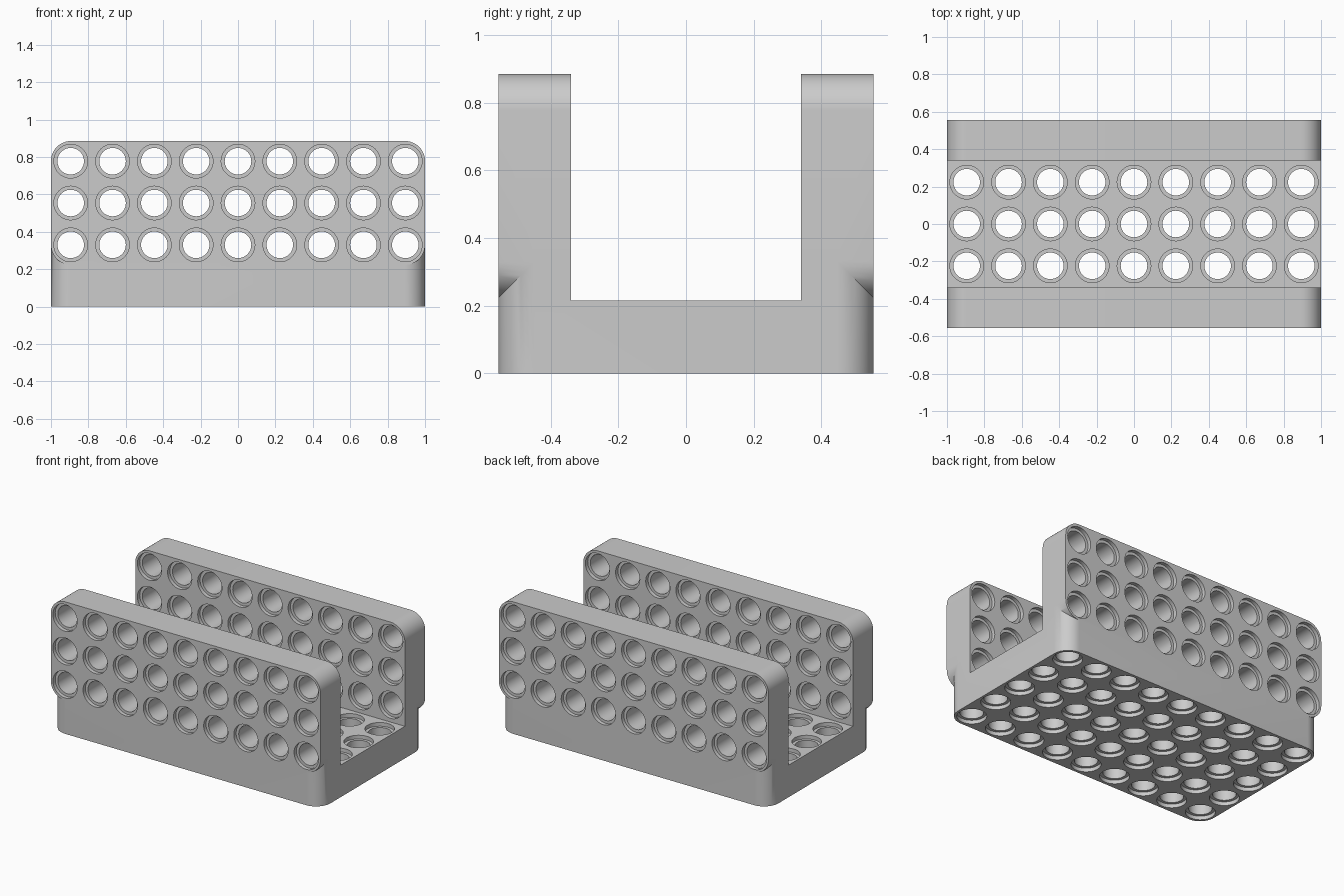
import bpy, bmesh
from math import cos, sin, pi
from mathutils import Matrix, Vector

if "Cube" in bpy.data.objects:
    bpy.data.objects.remove(bpy.data.objects["Cube"], do_unlink=True)

PITCH = 0.2236          # hole spacing
HALF_Y = 0.555          # half depth of the bracket
THICK = 0.215           # thickness of floor and walls
TOP = 0.885
RADIUS = 0.107          # outer corner rounding
WALL_Y = HALF_Y - THICK / 2
LOW_ROW = 0.33          # height of the lowest wall holes
BORE, RIM, RIM_DEPTH = 0.071, 0.09, 0.025

grey = bpy.data.materials.new("light grey")
grey.use_nodes = True
colour = (0.6, 0.6, 0.6, 1)
grey.diffuse_color = colour
grey.node_tree.nodes["Principled BSDF"].inputs["Base Color"].default_value = colour


def make_object(name, bm):
    bmesh.ops.recalc_face_normals(bm, faces=bm.faces)
    mesh = bpy.data.meshes.new(name)
    bm.to_mesh(mesh)
    bm.free()
    mesh.materials.append(grey)
    obj = bpy.data.objects.new(name, mesh)
    bpy.context.collection.objects.link(obj)
    return obj


def rounded_slab(name, half_u, half_v, place, start, end, steps=12):
    """Rounded rectangle extruded; place(u, v, w) maps it into the model."""
    outline = []
    for k, (su, sv) in enumerate([(1, 1), (-1, 1), (-1, -1), (1, -1)]):
        for s in range(steps + 1):
            a = (k + s / steps) * pi / 2
            outline.append((su * (half_u - RADIUS) + RADIUS * cos(a),
                            sv * (half_v - RADIUS) + RADIUS * sin(a)))
    bm = bmesh.new()
    rings = [[bm.verts.new(place(u, v, w)) for u, v in outline] for w in (start, end)]
    for ring in rings:
        bm.faces.new(ring)
    n = len(outline)
    for i in range(n):
        j = (i + 1) % n
        bm.faces.new((rings[0][i], rings[0][j], rings[1][j], rings[1][i]))
    return make_object(name, bm)


def add_hole(bm, centre, rotation, sides=40):
    """Stepped peg hole: a bore with a wider rim at both ends."""
    end = THICK / 2 + 0.004
    step = THICK / 2 - RIM_DEPTH
    profile = [(RIM, -end), (RIM, -step), (BORE, -step),
               (BORE, step), (RIM, step), (RIM, end)]
    rings = []
    for r, h in profile:
        rings.append([bm.verts.new(centre + rotation @ Vector(
            (r * cos(2 * pi * i / sides), r * sin(2 * pi * i / sides), h)))
            for i in range(sides)])
    bm.faces.new(rings[0])
    bm.faces.new(rings[-1])
    for a, b in zip(rings, rings[1:]):
        for i in range(sides):
            j = (i + 1) % sides
            bm.faces.new((a[i], a[j], b[j], b[i]))


def combine(target, tool, operation):
    mod = target.modifiers.new(operation, 'BOOLEAN')
    mod.operation = operation
    mod.solver = 'EXACT'
    mod.object = tool
    bpy.context.view_layer.objects.active = target
    bpy.ops.object.modifier_apply(modifier=mod.name)
    bpy.data.objects.remove(tool, do_unlink=True)


# Floor slab with rounded upright corners, reaching up into the walls
bracket = rounded_slab("peg_hole_bracket", 1, HALF_Y,
                       lambda u, v, w: (u, v, w), 0, LOW_ROW + 0.01)

# Wall block, rounded as seen from the front
bottom = LOW_ROW - RADIUS
mid, half = (TOP + bottom) / 2, (TOP - bottom) / 2
walls = rounded_slab("wall_block", 1, half,
                     lambda u, v, w: (u, w, mid + v), -HALF_Y, HALF_Y)
combine(bracket, walls, 'UNION')

# Channel between the two walls
bm = bmesh.new()
bmesh.ops.create_cube(bm, size=1, matrix=Matrix.Translation((0, 0, THICK + 0.5))
                      @ Matrix.Diagonal((3, 2 * (HALF_Y - THICK), 1, 1)))
combine(bracket, make_object("channel_cutter", bm), 'DIFFERENCE')

# Peg holes: five rows through the floor, three rows through each wall
bm = bmesh.new()
upright = Matrix.Identity(3)
sideways = Matrix.Rotation(pi / 2, 3, 'X')
for col in range(-4, 5):
    x = col * PITCH
    for row in range(-2, 3):
        add_hole(bm, Vector((x, row * PITCH, THICK / 2)), upright)
    for row in range(3):
        for side in (-1, 1):
            add_hole(bm, Vector((x, side * WALL_Y, LOW_ROW + row * PITCH)), sideways)
combine(bracket, make_object("hole_cutters", bm), 'DIFFERENCE')

# Smooth the curved surfaces, keep edges crisp
bpy.ops.object.select_all(action='DESELECT')
bracket.select_set(True)
bpy.context.view_layer.objects.active = bracket
bpy.ops.object.shade_smooth_by_angle(angle=pi / 6)
